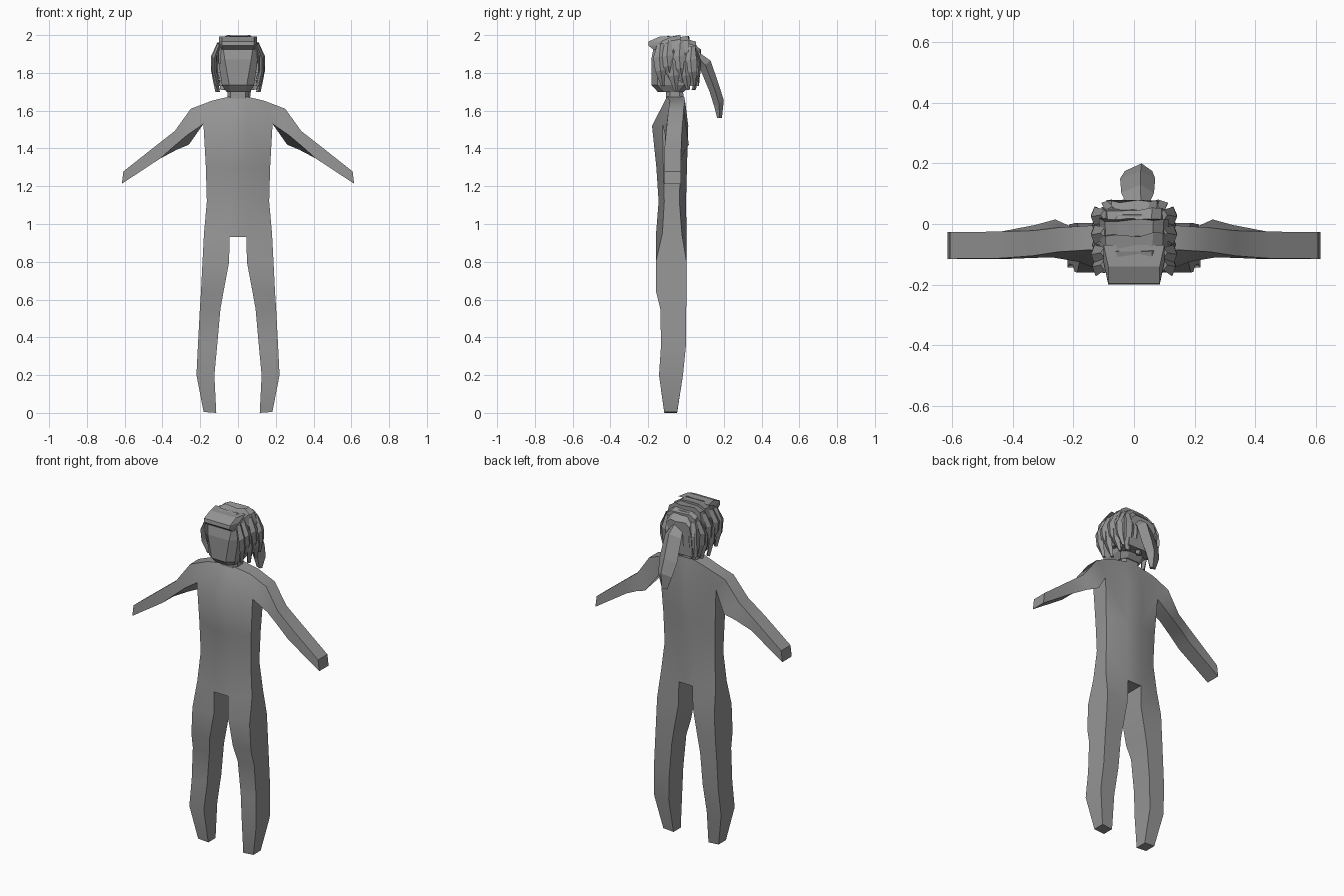
import bpy, bmesh, math, random
from mathutils import Vector

random.seed(4)
grey = bpy.data.materials.new("plain grey")
grey.diffuse_color = (0.3, 0.3, 0.3, 1)


def finish(bm, name, smooth=None):
    bmesh.ops.recalc_face_normals(bm, faces=bm.faces)
    me = bpy.data.meshes.new(name)
    bm.to_mesh(me)
    bm.free()
    ob = bpy.data.objects.new(name, me)
    bpy.context.collection.objects.link(ob)
    me.materials.append(grey)
    if smooth:
        bpy.ops.object.select_all(action='DESELECT')
        bpy.context.view_layer.objects.active = ob
        ob.select_set(True)
        bpy.ops.object.shade_smooth_by_angle(angle=math.radians(smooth))
    return ob


def bridge(bm, a, b, closed=True):
    n = len(a)
    for i in range(n if closed else n - 1):
        j = (i + 1) % n
        bm.faces.new((a[i], a[j], b[j], b[i]))


def loft(name, rings, smooth=None):
    bm = bmesh.new()
    vs = [[bm.verts.new(p) for p in r] for r in rings]
    for a, b in zip(vs, vs[1:]):
        bridge(bm, a, b)
    bm.faces.new(vs[0])
    bm.faces.new(vs[-1])
    return finish(bm, name, smooth)


# Body: one half as torso strips, a leg and an arm, then mirrored
# rows: z centre, z edge, half width, y front centre, front edge, back edge, back centre
torso = [(1.675, 1.652, 0.14, -0.10, -0.085, -0.005, -0.01),
         (1.52, 1.53, 0.183, -0.18, -0.125, -0.02, 0.012),
         (1.30, 1.30, 0.17, -0.157, -0.12, -0.03, 0.005),
         (1.12, 1.12, 0.165, -0.145, -0.115, -0.035, 0.0),
         (0.93, 0.95, 0.18, -0.16, -0.125, -0.022, 0.003)]
bm = bmesh.new()
new = bm.verts.new
rows = []
for zc, ze, w, fc, fe, be, bc in torso:
    rows.append([new(p) for p in ((0, fc, zc), (0.045, fc, zc), (w, fe, ze),
                                  (w, be, ze), (0.045, bc, zc), (0, bc, zc))])
for k, (a, b) in enumerate(zip(rows, rows[1:])):
    if k == 0:  # leave the shoulder side open for the arm
        bridge(bm, a[:3], b[:3], False)
        bridge(bm, a[3:], b[3:], False)
    else:
        bridge(bm, a, b, False)
t, c = rows[0], rows[-1]
bm.faces.new((t[0], t[1], t[4], t[5]))
bm.faces.new((t[1], t[2], t[3], t[4]))
bm.faces.new((c[0], c[1], c[4], c[5]))

# Leg rows: z, inner x, outer x, front y, back y
prev = c[1:5]
for z, xi, xo, f, b in [(0.80, 0.047, 0.188, -0.16, 0.003),
                        (0.64, 0.077, 0.196, -0.158, 0.003),
                        (0.55, 0.093, 0.202, -0.136, 0.001),
                        (0.36, 0.11, 0.212, -0.132, 0.0),
                        (0.20, 0.125, 0.22, -0.143, -0.016),
                        (0.0, 0.115, 0.182, -0.115, -0.047)]:
    ring = [new(p) for p in ((xi, f, z), (xo, f, z + 0.005 * (z < 0.1)),
                             (xo, b, z + 0.005 * (z < 0.1)), (xi, b, z))]
    bridge(bm, prev, ring)
    prev = ring
bm.faces.new(prev)

# Arm rings: front bottom, back bottom, back top, front top
prev = [rows[1][2], rows[1][3], t[3], t[2]]
for pts in [((0.27, -0.11, 1.47), (0.26, 0.015, 1.42), (0.25, -0.012, 1.61), (0.25, -0.092, 1.61)),
            ((0.335, -0.112, 1.415), (0.325, -0.003, 1.393), (0.335, -0.022, 1.492), (0.335, -0.105, 1.492)),
            ((0.41, -0.115, 1.348), (0.41, -0.025, 1.348), (0.44, -0.025, 1.41), (0.44, -0.113, 1.41)),
            ((0.615, -0.115, 1.213), (0.615, -0.027, 1.213), (0.607, -0.027, 1.278), (0.607, -0.115, 1.278))]:
    ring = [new(p) for p in pts]
    bridge(bm, prev, ring)
    prev = ring
bm.faces.new(prev)
geom = bm.verts[:] + bm.edges[:] + bm.faces[:]
bmesh.ops.mirror(bm, geom=geom, axis='X', merge_dist=0.001)
finish(bm, "body", 35)


def octagon(z, x, xf, y0, y1, cut):
    return [(-xf, y0, z), (xf, y0, z), (x, y0 + cut, z), (x, y1 - cut, z),
            (xf, y1, z), (-xf, y1, z), (-x, y1 - cut, z), (-x, y0 + cut, z)]


# Neck and head
loft("neck", [octagon(1.65, 0.055, 0.04, -0.105, -0.01, 0.02),
              octagon(1.74, 0.055, 0.04, -0.105, -0.02, 0.02)])
loft("head", [octagon(1.70, 0.062, 0.04, -0.15, -0.01, 0.03),
              octagon(1.735, 0.085, 0.046, -0.182, 0.02, 0.03),
              octagon(1.87, 0.105, 0.07, -0.184, 0.045, 0.035),
              octagon(1.93, 0.105, 0.078, -0.172, 0.045, 0.035),
              octagon(1.97, 0.08, 0.05, -0.14, 0.03, 0.03)])


# Hair bands: shingled arches running over the head from side to side
def band(name, y0, y1, z0, z1, w, low):
    rings = []
    for y, top, ww in ((y0, z0, w * 0.96), (y1, z1, w)):
        arch = [(-ww, low), (-ww, top - 0.07), (-ww * 0.83, top - 0.02), (-ww * 0.5, top),
                (ww * 0.15, top - 0.003), (ww * 0.55, top), (ww * 0.85, top - 0.022),
                (ww, top - 0.075), (ww, low)]
        rings.append([(x, y + random.uniform(-0.008, 0.008), z) for x, z in arch])
    loft(name, rings)


for i, b in enumerate([(-0.155, -0.085, 1.978, 1.997, 0.108, 1.85),
                       (-0.105, -0.035, 1.988, 2.0, 0.114, 1.80),
                       (-0.055, 0.015, 1.986, 1.996, 0.116, 1.76),
                       (-0.005, 0.05, 1.982, 1.965, 0.108, 1.73),
                       (0.035, 0.072, 1.96, 1.925, 0.09, 1.73)]):
    band(f"hair_band_{i + 1}", *b)

# Fringe overhanging the forehead
loft("fringe", [[(s * w, y, z) for s, w in ((-1, 0.085), (-1, 0.04), (1, 0.05), (1, 0.085))]
                + [(0.1, y + 0.07, z), (-0.1, y + 0.07, z)]
                for y, z in ((-0.175, 1.925), (-0.2, 1.945), (-0.197, 1.967), (-0.14, 1.992))])


# Hair lock: flattened diamond section along a path
def lock(name, path, widths, thick, side, out):
    side, out = Vector(side), Vector(out)
    rings = []
    for p, w in zip(path, widths):
        p = Vector(p)
        rings.append([p + side * w, p + out * thick, p - side * w, p - out * thick])
    loft(name, rings)


# Side locks, two staggered layers
for s, label in ((-1, "left"), (1, "right")):
    for i, (y, top, end) in enumerate([(-0.135, 1.955, 1.73), (-0.095, 1.96, 1.77), (-0.065, 1.93, 1.70),
                                       (-0.03, 1.96, 1.75), (0.0, 1.92, 1.71), (0.03, 1.94, 1.73)]):
        bulge = 0.126 + 0.004 * (i % 2)
        lock(f"{label}_lock_{i + 1}",
             [(s * 0.098, y, top), (s * bulge, y - 0.006, top - 0.07),
              (s * bulge, y, (top + end) / 2 - 0.03), (s * 0.108, y + 0.012, end)],
             (0.018, 0.032, 0.028, 0.008), 0.012, (0, 1, 0.15), (s, 0, 0))

# Back locks
for i, x in enumerate((-0.075, -0.035, 0.005, 0.045, 0.08)):
    end = 1.71 + 0.02 * (i % 2)
    lock(f"back_lock_{i + 1}",
         [(x, 0.045, 1.93), (x, 0.07, 1.86), (x, 0.064, 1.79), (x, 0.04, end)],
         (0.02, 0.032, 0.03, 0.018), 0.011, (1, 0, 0.1), (0, 1, 0))

# Ponytail: ridged tapered strand swinging down behind the head
rings = []
for x0, x1, yi, zi, yo, zo in [(-0.02, 0.045, 0.05, 1.865, 0.06, 1.915),
                               (-0.042, 0.066, 0.075, 1.82, 0.13, 1.865),
                               (-0.046, 0.07, 0.125, 1.70, 0.175, 1.735),
                               (-0.03, 0.06, 0.15, 1.62, 0.2, 1.655),
                               (-0.002, 0.035, 0.165, 1.56, 0.19, 1.56)]:
    ym, zm, xm = (yi + yo) / 2, (zi + zo) / 2, (x0 + x1) / 2 + 0.01
    rings.append([(x0, ym, zm), (xm, yo, zo), (x1, ym, zm), (xm, yi, zi)])
loft("ponytail", rings)
